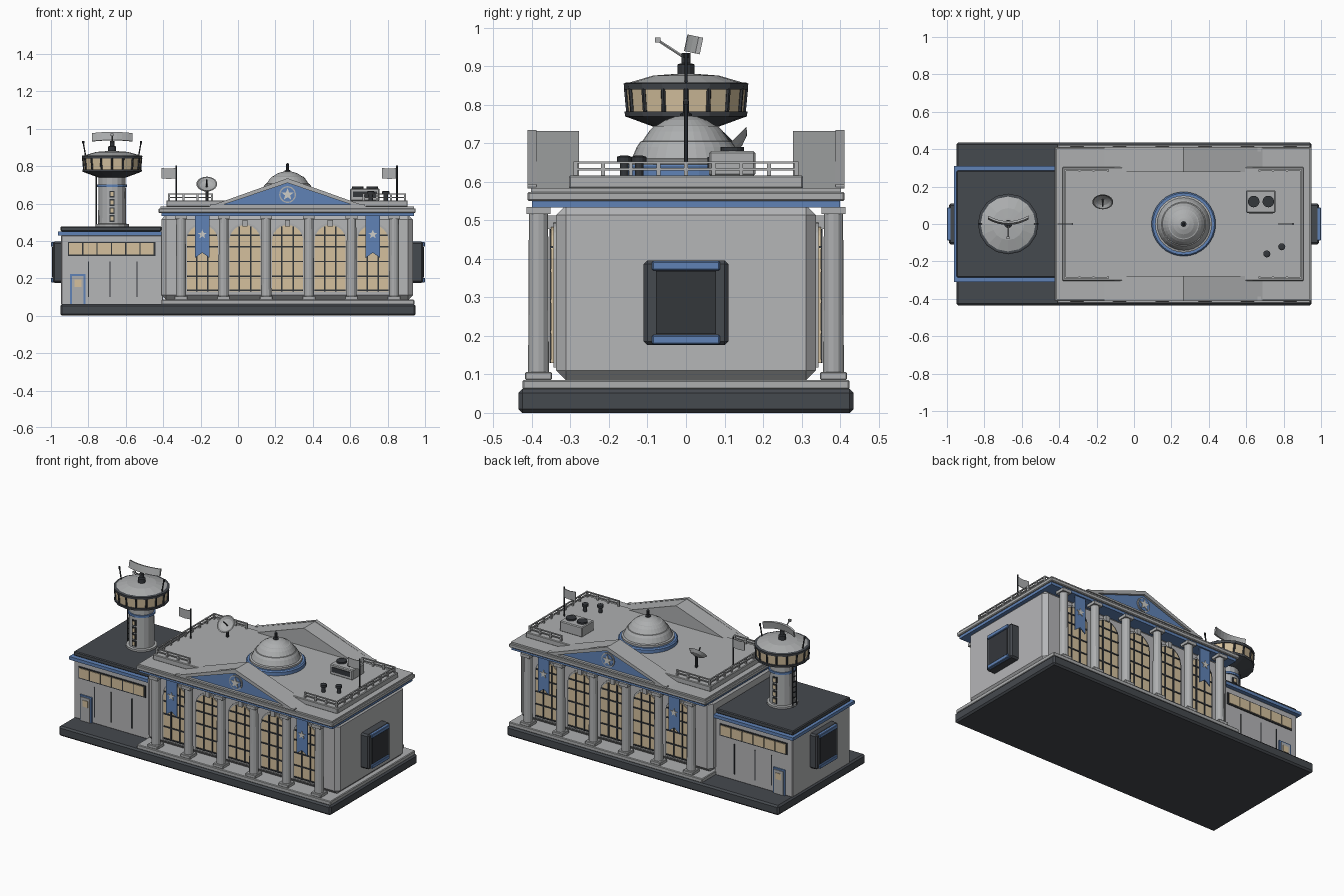
import bpy, bmesh, math
from mathutils import Matrix, Vector

if "Cube" in bpy.data.objects:
    bpy.data.objects.remove(bpy.data.objects["Cube"])

def mat(name, c):
    m = bpy.data.materials.new(name)
    m.diffuse_color = (*c, 1)
    m.use_nodes = True
    m.node_tree.nodes["Principled BSDF"].inputs["Base Color"].default_value = m.diffuse_color
    return m

STONE = mat("light_stone", (0.42, 0.43, 0.435))
WALL = mat("wall_grey", (0.46, 0.465, 0.475))
DARK = mat("dark_slate", (0.06, 0.067, 0.077))
BLACK = mat("charcoal_frame", (0.034, 0.038, 0.044))
BLUE = mat("blue_trim", (0.115, 0.225, 0.47))
GLASS = mat("warm_glass", (0.66, 0.53, 0.34))
PALE = mat("pale_emblem", (0.62, 0.61, 0.57))

def finish(name, bm, m):
    bmesh.ops.recalc_face_normals(bm, faces=bm.faces[:])
    me = bpy.data.meshes.new(name)
    bm.to_mesh(me)
    bm.free()
    me.materials.append(m)
    ob = bpy.data.objects.new(name, me)
    bpy.context.collection.objects.link(ob)
    return ob

def box(name, x0, x1, y0, y1, z0, z1, m, bevel=0):
    bm = bmesh.new()
    c = Vector(((x0 + x1) / 2, (y0 + y1) / 2, (z0 + z1) / 2))
    size = Matrix.Diagonal((abs(x1 - x0), abs(y1 - y0), abs(z1 - z0), 1))
    bmesh.ops.create_cube(bm, size=1, matrix=Matrix.Translation(c) @ size)
    if bevel:
        bmesh.ops.bevel(bm, geom=bm.edges[:], offset=bevel, segments=1, affect='EDGES')
    return finish(name, bm, m)

def prism(name, pts, y0, y1, m):
    """Outline in x/z, extruded along y."""
    bm = bmesh.new()
    f = bm.faces.new([bm.verts.new((x, y0, z)) for x, z in pts])
    ext = bmesh.ops.extrude_face_region(bm, geom=[f])
    bmesh.ops.translate(bm, vec=(0, y1 - y0, 0),
                        verts=[v for v in ext["geom"] if isinstance(v, bmesh.types.BMVert)])
    return finish(name, bm, m)

def lathe(name, x, y, profile, m, n=16, off=0.0):
    """Profile of (radius, z) turned about a vertical axis, with closed ends."""
    bm = bmesh.new()
    rings = [[bm.verts.new((x + r * math.cos(off + 2 * math.pi * i / n),
                            y + r * math.sin(off + 2 * math.pi * i / n), z))
              for i in range(n)] for r, z in profile]
    for a, b in zip(rings, rings[1:]):
        for i in range(n):
            j = (i + 1) % n
            bm.faces.new((a[i], a[j], b[j], b[i]))
    bm.faces.new(rings[0])
    bm.faces.new(rings[-1])
    return finish(name, bm, m)

def rod(name, a, b, r, m, n=8):
    a, b = Vector(a), Vector(b)
    ob = lathe(name, 0, 0, [(r, 0), (r, (b - a).length)], m, n)
    ob.data.transform(Matrix.Translation(a) @ (b - a).to_track_quat('Z', 'Y').to_matrix().to_4x4())
    return ob

def arch(cx, hw, z0, zs):
    return [(cx - hw, z0), (cx + hw, z0)] + [
        (cx + hw * math.cos(math.pi * i / 12), zs + hw * math.sin(math.pi * i / 12)) for i in range(13)]

def star(cx, cz, r):
    return [(cx + (r if i % 2 == 0 else r * .42) * math.sin(math.pi * i / 5),
             cz + (r if i % 2 == 0 else r * .42) * math.cos(math.pi * i / 5)) for i in range(10)]

def disc(cx, cz, r):
    return [(cx + r * math.cos(math.pi * i / 12), cz + r * math.sin(math.pi * i / 12)) for i in range(24)]

CX, STEP = 0.265, 0.228

# Base, hall body, entablature and roof
box("base_slab", -.95, .95, -.435, .435, 0, .062, DARK, .01)
box("hall_plinth", -.41, .943, -.425, .425, .06, .086, STONE, .004)
box("hall_body", -.41, .935, -.337, .337, .084, .54, WALL, .026)
box("hall_blue_band", -.41, .94, -.40, .40, .533, .55, BLUE)
box("hall_cornice", -.425, .95, -.412, .412, .55, .574, STONE, .004)
box("hall_cornice_top", -.415, .94, -.403, .403, .572, .584, STONE)
box("roof_platform", -.383, .907, -.304, .304, .582, .617, STONE, .004)

for s in (-1, 1):
    # Columns with base and capital
    for i in range(6):
        x, y = CX + STEP * (i - 2.5), s * .383
        lathe("column", x, y, [(.027, .1), (.025, .52)], STONE, 12)
        box("column_base", x - .035, x + .035, y - .035, y + .035, .085, .106, STONE, .003)
        box("column_capital", x - .031, x + .031, y - .031, y + .031, .516, .535, STONE)
    # Arched windows with glazing bars
    for i in range(5):
        x = CX + STEP * (i - 2)
        prism("window_surround", arch(x, .094, .118, .402), s * .33, s * .344, STONE)
        prism("window_glass", arch(x, .083, .13, .402), s * .33, s * .35, GLASS)
        for dx in (-.03, .03):
            box("window_mullion", x + dx - .004, x + dx + .004, s * .345, s * .355, .13, .477, BLACK)
        for z, w in ((.135, .083), (.21, .083), (.29, .083), (.37, .083), (.43, .078)):
            box("window_bar", x - w, x + w, s * .345, s * .354, z - .004, z + .004, BLACK)
        box("keystone", x - .014, x + .014, s * .33, s * .36, .478, .512, STONE)
    # Banners with stars
    for x in (CX - 2 * STEP, CX + 2 * STEP):
        prism("banner", [(x - .038, .535), (x + .038, .535), (x + .038, .31), (x, .337), (x - .038, .31)],
              s * .385, s * .391, BLUE)
        prism("banner_star", star(x, .435, .026), s * .391, s * .395, PALE)
    # Pediment
    prism("pediment_roof", [(-.16, .583), (.69, .583), (CX, .732)], s * .278, s * .39, STONE)
    prism("pediment_panel", [(-.11, .595), (.64, .595), (CX, .715)], s * .39, s * .396, BLUE)
    for d in (-1, 1):
        prism("raking_cornice", [(CX + d * .425, .583), (CX + d * .345, .593), (CX, .710), (CX, .735)],
              s * .388, s * .411, STONE)
    box("pediment_sill", -.15, .68, s * .388, s * .411, .583, .594, STONE)
    prism("emblem_ring", disc(CX, .648, .045), s * .395, s * .402, STONE)
    prism("emblem_disc", disc(CX, .648, .038), s * .402, s * .405, BLUE)
    prism("emblem_star", star(CX, .648, .034), s * .405, s * .409, PALE)
    # Roof railings along front and back
    for xa, xb in ((-.368, -.14), (.67, .892)):
        for z in (.633, .65):
            box("roof_rail", xa, xb, s * .287 - .004, s * .287 + .004, z - .003, z + .003, STONE)
        for i in range(4):
            x = xa + (xb - xa) * i / 3
            box("rail_post", x - .005, x + .005, s * .287 - .005, s * .287 + .005, .615, .653, STONE)

# Roof railings along the ends
for x in (-.368, .892):
    for z in (.633, .65):
        box("end_rail", x - .004, x + .004, -.287, .287, z - .003, z + .003, STONE)
    for i in range(1, 8):
        y = -.287 + .574 * i / 8
        box("end_rail_post", x - .005, x + .005, y - .005, y + .005, .615, .653, STONE)

# Dome
lathe("dome_ring", CX, 0, [(.172, .615), (.172, .638), (.165, .645)], BLUE, 32)
lathe("dome", CX, 0, [(.152, .64), (.152, .657), (.141, .66), (.128, .69), (.118, .705), (.113, .706),
                      (.096, .731), (.082, .745), (.077, .746), (.055, .76), (.03, .769), (.01, .772)], STONE, 32)
lathe("dome_finial", CX, 0, [(.016, .765), (.016, .776), (.008, .78), (.008, .81), (.003, .817)], BLACK, 10)

# Flags
for x in (-.33, .85):
    rod("flag_pole", (x, 0, .61), (x, 0, .802), .005, BLACK)
    prism("flag", [(x, .79), (x - .04, .786), (x - .08, .79), (x - .08, .735), (x - .04, .731), (x, .735)],
          -.002, .002, STONE)

# Air handler with two fans, and roof vents
box("air_unit", .60, .757, .06, .18, .615, .68, STONE, .005)
box("air_unit_grille", .615, .742, .056, .062, .635, .665, BLACK)
for x in (.64, .718):
    lathe("air_fan", x, .12, [(.031, .675), (.031, .69)], BLACK, 16)
for x, y in ((.71, -.16), (.79, -.122)):
    lathe("roof_vent", x, y, [(.011, .615), (.011, .648), (.019, .65), (.019, .665), (.01, .668)], BLACK, 12)

# Satellite dish facing the front and up
rod("dish_stand", (-.167, .135, .615), (-.167, .135, .69), .008, BLACK)
dish = lathe("satellite_dish", 0, 0, [(.012, -.024), (.04, -.014), (.056, .003), (.05, .003), (.036, -.008), (.008, -.016)], STONE, 20)
dish.data.transform(Matrix.Translation((-.167, .12, .702)) @ Matrix.Rotation(math.radians(45), 4, 'X'))
rod("dish_feed", (-.167, .132, .69), (-.167, .095, .727), .004, BLACK)

# Side display panels
for s, xin in ((1, .925), (-1, -.935)):
    box("side_panel_frame", xin, s * .99, -.11, .11, .176, .396, DARK, .01)
    box("side_panel_screen", s * .98, s * .994, -.078, .078, .205, .368, BLACK)
    for z in (.178, .37):
        box("side_panel_blue_strip", s * .95, s * 1.0, -.088, .088, z, z + .024, BLUE, .003)

# Low wing
box("wing_body", -.945, -.40, -.288, .288, .06, .43, WALL, .004)
box("wing_blue_cornice", -.963, -.41, -.31, .31, .43, .45, BLUE)
box("wing_roof", -.948, -.41, -.286, .286, .45, .478, DARK, .005)
for s in (-1, 1):
    box("wing_window_frame", -.91, -.44, s * .28, s * .293, .32, .395, BLACK)
    for i in range(6):
        x = -.903 + i * .0765
        box("wing_window_pane", x, x + .07, s * .285, s * .297, .328, .388, GLASS)
    for x in (-.80, -.685, -.54):
        box("wing_wall_groove", x - .003, x + .003, s * .28, s * .291, .10, .29, BLACK)
    box("door_frame", -.898, -.815, s * .28, s * .296, .06, .222, BLUE)
    box("door", -.888, -.825, s * .28, s * .301, .062, .212, STONE)
    box("door_window", -.875, -.838, s * .28, s * .304, .155, .195, GLASS)

# Control tower
TX, N = -.673, 16
lathe("tower_shaft", TX, 0, [(.09, .475), (.09, .49), (.075, .492), (.072, .76)], STONE, N)
lathe("tower_blue_ring", TX, 0, [(.08, .688), (.08, .702)], BLUE, N)
lathe("cab_underside", TX, 0, [(.076, .74), (.158, .77), (.16, .783)], DARK, N)
lathe("cab_glass", TX, 0, [(.15, .78), (.155, .843)], GLASS, N)
lathe("cab_rim", TX, 0, [(.16, .84), (.162, .855), (.155, .858)], DARK, N)
lathe("cab_roof", TX, 0, [(.157, .855), (.085, .876), (.03, .88)], STONE, N)
for i in range(N):
    a = 2 * math.pi * i / N
    c, s = math.cos(a), math.sin(a)
    rod("cab_mullion", (TX + .15 * c, .15 * s, .78), (TX + .156 * c, .156 * s, .843), .006, BLACK, 6)
for s in (-1, 1):
    for z in (.52, .562, .605, .65):
        box("shaft_window_frame", TX - .014, TX + .014, s * .06, s * .078, z - .018, z + .018, BLACK)
        box("shaft_window", TX - .008, TX + .008, s * .06, s * .081, z - .011, z + .011, GLASS)
    rod("ladder_rail", (TX - .085, s * .018, .478), (TX - .085, s * .018, .757), .004, BLACK, 6)
    rod("cab_antenna", (TX + s * .142, 0, .855), (TX + s * .155, 0, .93), .004, BLACK, 6)
    lathe("antenna_tip", TX + s * .155, 0, [(.006, .922), (.006, .935)], BLACK, 8)
for i in range(8):
    z = .50 + i * .033
    rod("ladder_rung", (TX - .085, -.018, z), (TX - .085, .018, z), .003, BLACK, 6)

# Radar: mast, curved reflector and feed arm
lathe("radar_mast", TX, 0, [(.022, .875), (.022, .905), (.012, .908), (.012, .935)], BLACK, 12)
arc = [(.108 * t, -.03 * t * t) for t in [i / 4 - 1 for i in range(9)]]
outline = [(x, y + .006) for x, y in arc] + [(x, y - .006) for x, y in reversed(arc)]
radar = prism("radar_reflector", outline, -.022, .022, STONE)
radar.data.transform(Matrix.Translation((TX, .005, .96)) @ Matrix.Rotation(math.radians(78), 4, 'X')
                     @ Matrix.Identity(4))
rod("radar_feed_arm", (TX, 0, .92), (TX, -.072, .967), .004, STONE, 6)
box("radar_feed_horn", TX - .008, TX + .008, -.08, -.066, .962, .975, STONE)
